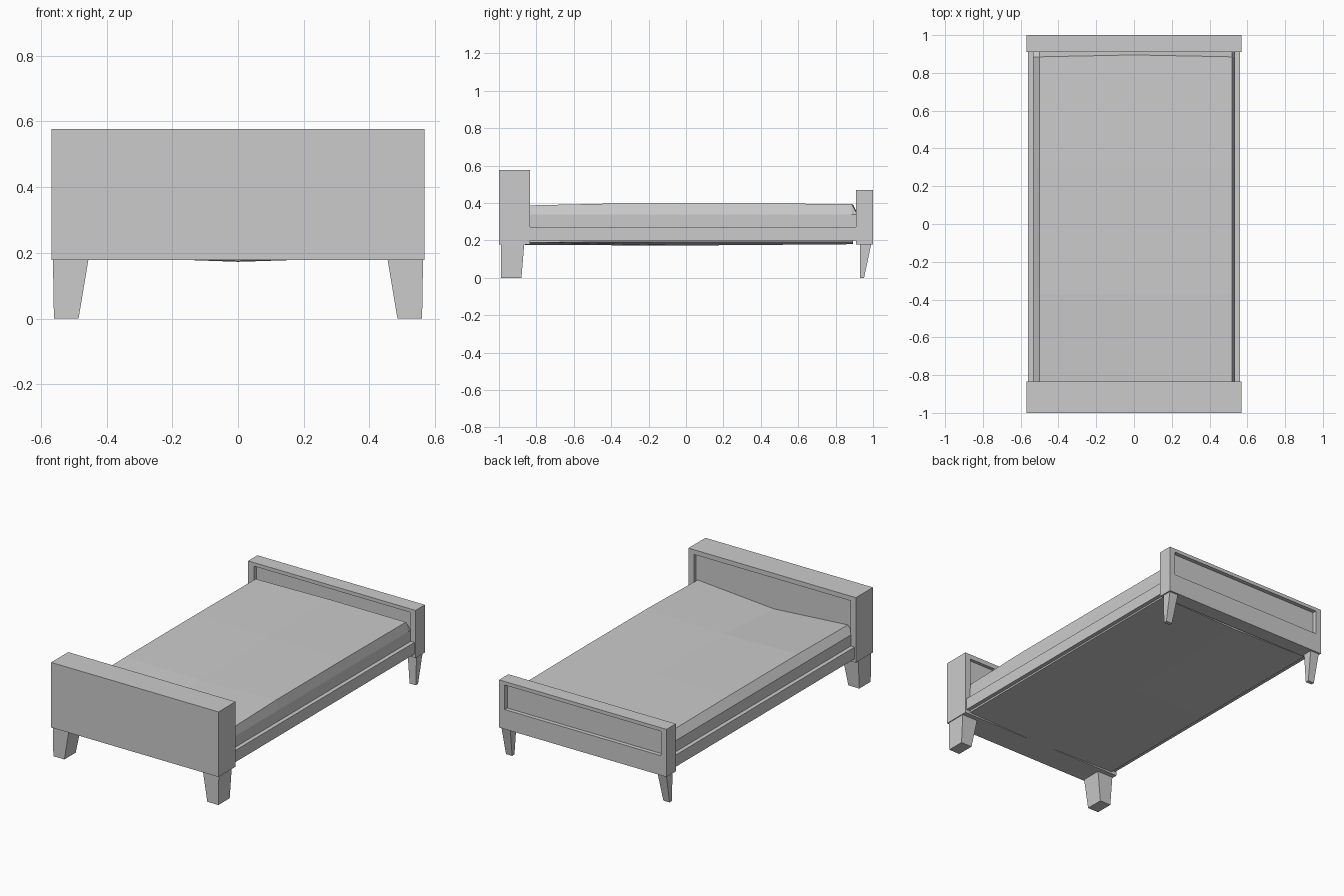
import bpy, bmesh
from mathutils import Vector

if "Cube" in bpy.data.objects:
    bpy.data.objects.remove(bpy.data.objects["Cube"])


def finish(bm, name):
    bmesh.ops.recalc_face_normals(bm, faces=bm.faces)
    me = bpy.data.meshes.new(name)
    bm.to_mesh(me)
    bm.free()
    ob = bpy.data.objects.new(name, me)
    bpy.context.collection.objects.link(ob)
    return ob


def loft(name, rings):
    """Skin a list of equal-length closed rings and cap both ends."""
    bm = bmesh.new()
    vs = [[bm.verts.new(p) for p in r] for r in rings]
    n = len(vs[0])
    for a, b in zip(vs, vs[1:]):
        for i in range(n):
            j = (i + 1) % n
            bm.faces.new((a[i], a[j], b[j], b[i]))
    bm.faces.new(vs[0])
    bm.faces.new(vs[-1])
    return finish(bm, name)


def rect(x0, x1, y0, y1, z):
    return [(x0, y0, z), (x1, y0, z), (x1, y1, z), (x0, y1, z)]


def mirror_x(ob):
    m = ob.modifiers.new("mirror", 'MIRROR')
    m.use_axis[0] = True
    return ob


def board(name, y0, y1, z0, z1, recesses):
    """End board; recesses = (side, half width, z low, z high, depth)."""
    ob = loft(name, [rect(-.568, .568, y0, y1, z0),
                     rect(-.568, .568, y0, y1, z1)])
    bm = bmesh.new()
    bm.from_mesh(ob.data)
    mid = (z0 + z1) / 2
    for side, w, lo, hi, depth in recesses:
        bm.normal_update()
        f = max((f for f in bm.faces if f.normal.y * side > .9),
                key=lambda f: f.calc_area())
        bmesh.ops.inset_region(bm, faces=[f], thickness=.02)
        for v in f.verts:
            v.co.x = w if v.co.x > 0 else -w
            v.co.z = hi if v.co.z > mid else lo
        ret = bmesh.ops.extrude_discrete_faces(bm, faces=[f])
        for v in ret['faces'][0].verts:
            v.co += Vector((0, -side * depth, 0))
    bmesh.ops.recalc_face_normals(bm, faces=bm.faces)
    bm.to_mesh(ob.data)
    bm.free()
    return ob


# End boards with recessed panels
board("tall_end_board", -1.0, -.835, .178, .577, [(1, .53, .25, .548, .02)])
board("low_end_board", .91, 1.0, .178, .47,
      [(1, .53, .298, .448, .025), (-1, .53, .25, .448, .025)])

# Side rails
mirror_x(loft("side_rail", [rect(.535, .56, -.85, .92, .2),
                            rect(.535, .56, -.85, .92, .272)]))

# Tapered legs
mirror_x(loft("front_leg", [rect(.485, .56, -.99, -.88, 0),
                            rect(.455, .563, -.99, -.865, .18)]))
mirror_x(loft("back_leg", [rect(.513, .555, .93, .952, 0),
                           rect(.5, .56, .93, .99, .18)]))


# Soft mattress: faceted section, sagging slightly along the middle
def section(y, left_z, mid_z, right_z, shift=0):
    pts = [(-.535, .34), (-.5, left_z), (0, mid_z), (.52, right_z),
           (.535, .34), (.533, .23), (0, .23), (-.533, .23)]
    return [(x, y + (shift if x == 0 else 0), z) for x, z in pts]


loft("mattress", [section(-.857, .384, .348, .387),
                  section(-.37, .39, .38, .398),
                  section(.3, .39, .39, .398),
                  section(.885, .387, .39, .395, .01),
                  section(.915, .343, .345, .343)])


# Thin base under the mattress with a shallow belly
def base_ring(y, edge_z, mid_z):
    return [(-.533, y, .23), (.533, y, .23), (.533, y, edge_z),
            (0, y, mid_z), (-.533, y, edge_z)]


loft("bed_base", [base_ring(-.86, .19, .176), base_ring(0, .192, .173),
                  base_ring(.893, .192, .18)])
